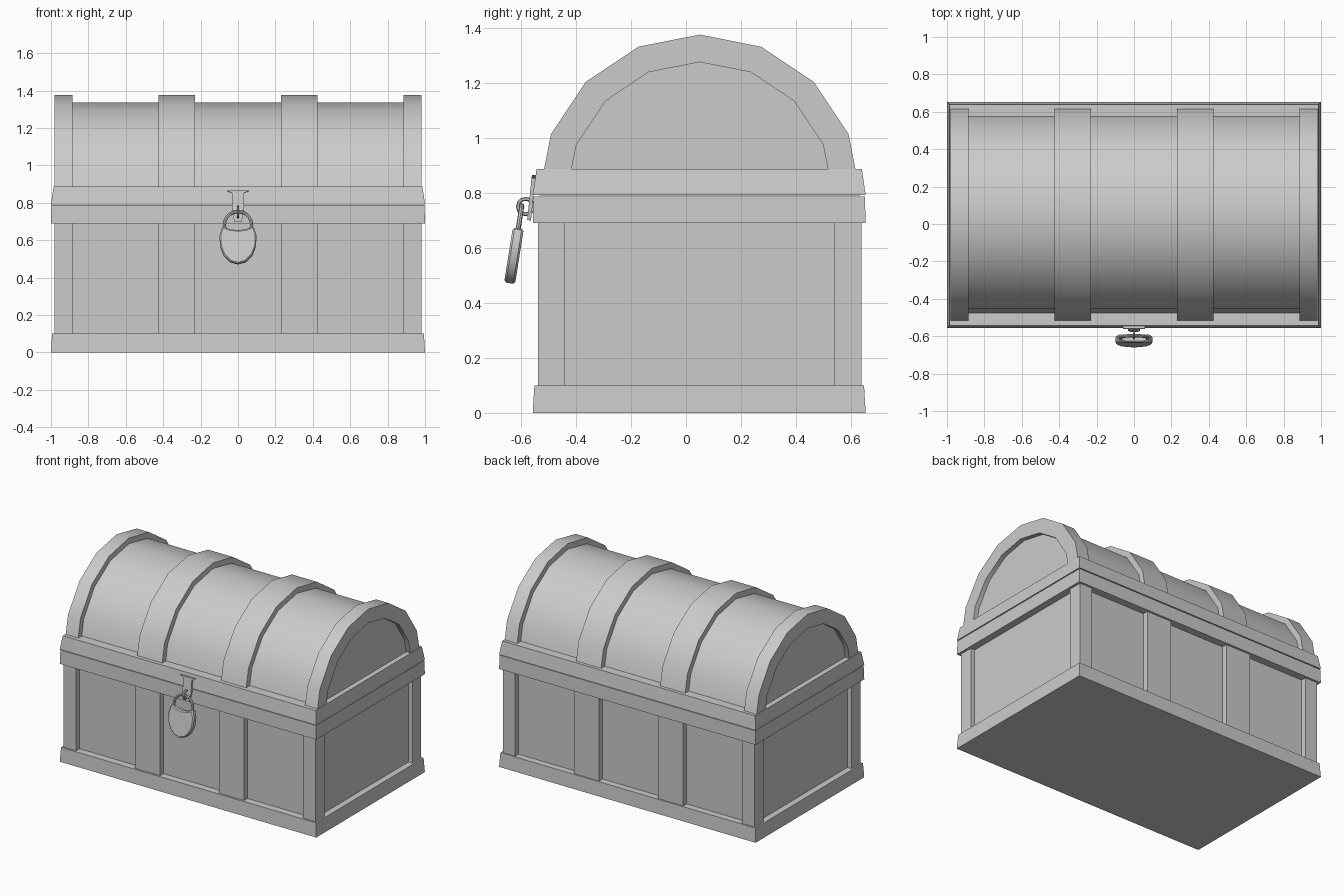
import bpy, bmesh, math
from mathutils import Matrix

cube = bpy.data.objects.get("Cube")
if cube:
    bpy.data.objects.remove(cube, do_unlink=True)

# Single grey material
GREY = (0.6, 0.6, 0.6, 1)
grey = bpy.data.materials.new("plain grey")
grey.use_nodes = True
grey.diffuse_color = GREY
grey.node_tree.nodes["Principled BSDF"].inputs["Base Color"].default_value = GREY

CY = 0.05        # depth centre of the chest
LID_Z = 0.79     # height of the lid seam


def finish(name, bm):
    bmesh.ops.recalc_face_normals(bm, faces=bm.faces)
    mesh = bpy.data.meshes.new(name)
    bm.to_mesh(mesh)
    bm.free()
    mesh.materials.append(grey)
    mesh.shade_smooth()
    mesh.set_sharp_from_angle(angle=math.radians(32))
    ob = bpy.data.objects.new(name, mesh)
    bpy.context.collection.objects.link(ob)
    return ob


def box(name, x, y, z, taper=0.0):
    """Box from (min, max) ranges; taper pulls the top edges inward."""
    bm = bmesh.new()
    bmesh.ops.create_cube(bm, size=1)
    for v in bm.verts:
        top = v.co.z > 0
        sx, sy = math.copysign(1, v.co.x), math.copysign(1, v.co.y)
        v.co = (x[sx > 0] - top * taper * sx, y[sy > 0] - top * taper * sy, z[top])
    return finish(name, bm)


def prism(name, points, depth):
    """Extrude a closed outline of 3D points along the depth vector."""
    bm = bmesh.new()
    face = bm.faces.new([bm.verts.new(p) for p in points])
    ext = bmesh.ops.extrude_face_region(bm, geom=[face], use_keep_orig=True)
    moved = [g for g in ext["geom"] if isinstance(g, bmesh.types.BMVert)]
    bmesh.ops.translate(bm, verts=moved, vec=depth)
    return finish(name, bm)


def half_round(x, r):
    return [(x, CY + r * math.cos(a), LID_Z + r * math.sin(a))
            for a in (math.pi * i / 8 for i in range(9))]


def torus(name, major, minor, segs, sides):
    """Ring standing in the xz plane."""
    bm = bmesh.new()
    rings = []
    for i in range(segs):
        a = math.tau * i / segs
        rings.append([])
        for j in range(sides):
            b = math.tau * j / sides
            r = major + minor * math.cos(b)
            rings[i].append(bm.verts.new((r * math.cos(a), minor * math.sin(b), r * math.sin(a))))
    for i in range(segs):
        p, q = rings[i], rings[(i + 1) % segs]
        for j in range(sides):
            k = (j + 1) % sides
            bm.faces.new((p[j], q[j], q[k], p[k]))
    return finish(name, bm)


# Lower chest: panels, base trim and the two rims at the seam
box("body", (-0.95, 0.95), (CY - 0.55, CY + 0.55), (0.02, 0.77))
full_x, full_y = (-1, 1), (CY - 0.607, CY + 0.603)
box("base_trim", full_x, full_y, (0, 0.1), 0.006)
box("body_rim", full_x, full_y, (0.69, 0.787), 0.003)
box("lid_rim", full_x, full_y, (LID_Z + 0.002, 0.886), 0.014)

# Corner posts and vertical straps on the front and back
for end, sy in (("front", -1), ("back", 1)):
    for side, sx in (("left", 1), ("right", -1)):
        y_post = sorted((CY + sy * 0.588, CY + sy * 0.49))
        y_strap = sorted((CY + sy * 0.588, CY + sy * 0.53))
        box(f"{end}_{side}_post", sorted((sx * 0.885, sx * 0.982)), y_post, (0.05, 0.74))
        box(f"{end}_{side}_strap", sorted((sx * 0.23, sx * 0.425)), y_strap, (0.05, 0.74))

# Barrel lid with four raised bands; the end bands leave the end wall recessed
prism("lid", half_round(-0.95, 0.545), (1.9, 0, 0))
for side, sx in (("left", 1), ("right", -1)):
    for part, x0, x1 in (("end_band", 0.885, 0.982), ("lid_band", 0.23, 0.425)):
        arch = half_round(sx * x0, 0.585) + half_round(sx * x0, 0.485)[::-1]
        prism(f"{side}_{part}", arch, (sx * (x1 - x0), 0, 0))

# Hasp: flared plate hanging from the lid rim
hasp = prism("hasp", [(-0.06, 0, 0.0), (0.06, 0, 0.0), (0.033, 0, -0.012), (0.033, 0, -0.1),
                      (0.02, 0, -0.165), (-0.02, 0, -0.165), (-0.033, 0, -0.1),
                      (-0.033, 0, -0.012)], (0, 0.014, 0))
hasp.matrix_world = Matrix.Translation((0, -0.56, 0.865)) @ Matrix.Rotation(math.radians(-6), 4, "X")

# Staple ring through the hasp
staple = torus("staple", 0.028, 0.007, 12, 6)
staple.matrix_world = Matrix.Translation((0, -0.583, 0.75)) @ Matrix.Rotation(math.pi / 2, 4, "Z")

# Padlock: rounded body with a dished top, and a shackle ring sunk into it
tilt = Matrix.Translation((0, -0.597, 0.75)) @ Matrix.Rotation(math.radians(-9), 4, "X")
outline = []
for i in range(11):
    a = math.radians(33 - 246 * i / 10)
    outline.append((0.1 * math.cos(a), -0.02, -0.15 + 0.132 * math.sin(a)))
outline += [(-0.045, -0.02, -0.094), (0, -0.02, -0.1), (0.045, -0.02, -0.094)]
lock = prism("padlock_body", outline, (0, 0.04, 0))
lock.matrix_world = tilt
bevel = lock.modifiers.new("edge", "BEVEL")
bevel.width = 0.007
bevel.segments = 1
bevel.limit_method = "ANGLE"
bevel.angle_limit = math.radians(50)

shackle = torus("padlock_shackle", 0.073, 0.009, 20, 8)
shackle.matrix_world = tilt @ Matrix.Translation((0, 0, -0.07))
